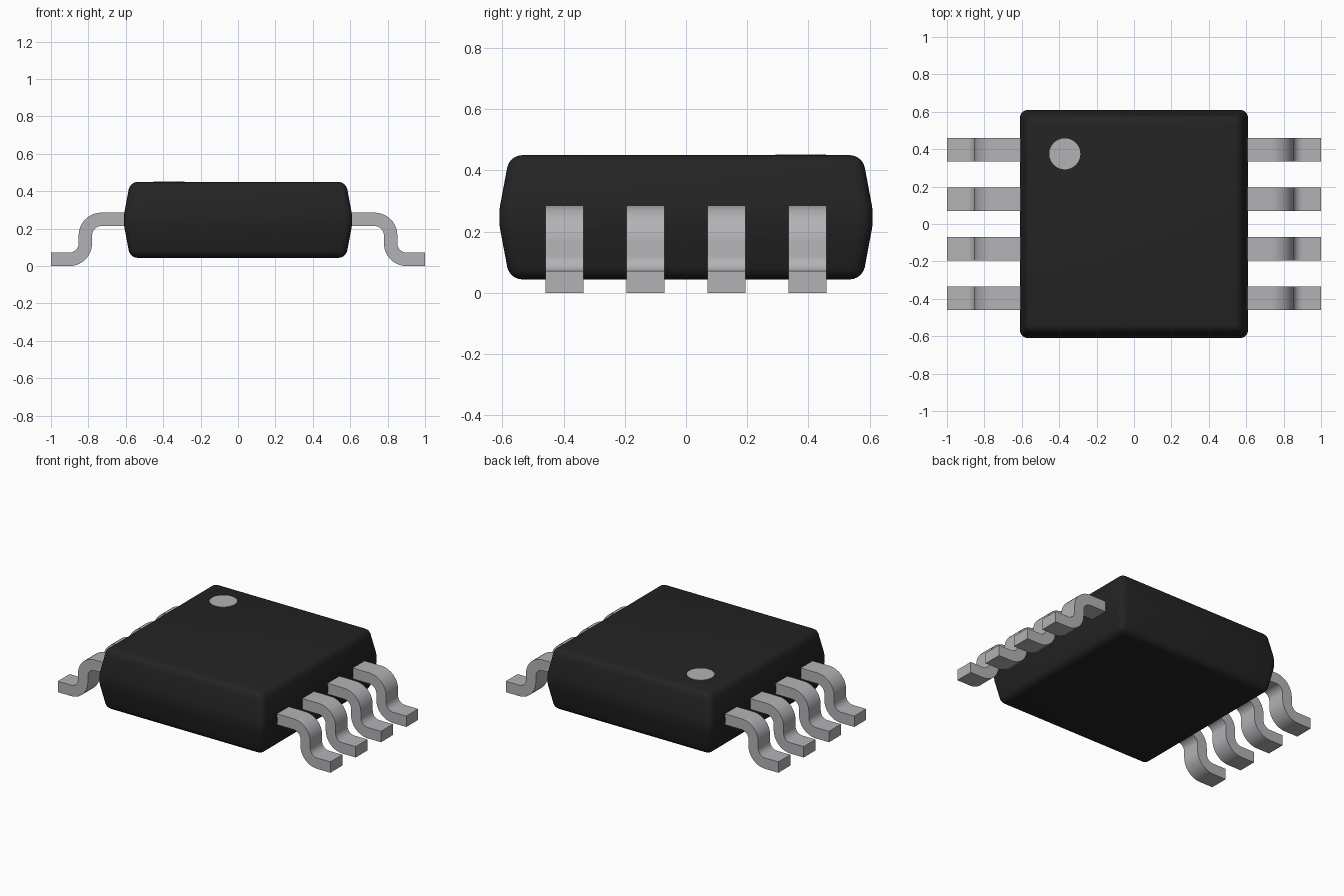
import bpy, bmesh, math

if "Cube" in bpy.data.objects:
    bpy.data.objects.remove(bpy.data.objects["Cube"])


def material(name, rgb):
    m = bpy.data.materials.new(name)
    m.diffuse_color = (*rgb, 1)
    m.use_nodes = True
    m.node_tree.nodes["Principled BSDF"].inputs["Base Color"].default_value = m.diffuse_color
    return m


BLACK = material("black plastic", (0.017, 0.017, 0.017))
METAL = material("tinned metal", (0.45, 0.45, 0.47))


def make_object(name, bm, mat, angle):
    bmesh.ops.recalc_face_normals(bm, faces=bm.faces)
    mesh = bpy.data.meshes.new(name)
    bm.to_mesh(mesh)
    bm.free()
    mesh.materials.append(mat)
    ob = bpy.data.objects.new(name, mesh)
    bpy.context.collection.objects.link(ob)
    bpy.ops.object.select_all(action='DESELECT')
    ob.select_set(True)
    bpy.context.view_layer.objects.active = ob
    bpy.ops.object.shade_smooth_by_angle(angle=math.radians(angle))
    return ob


# Package body: two tapered halves meeting at a parting line, all edges rounded
bm = bmesh.new()
rings = []
for z, h in ((0.044, 0.577), (0.247, 0.615), (0.45, 0.577)):
    rings.append([bm.verts.new((sx * h, sy * h, z))
                  for sx, sy in ((-1, -1), (1, -1), (1, 1), (-1, 1))])
for low, high in zip(rings, rings[1:]):
    for i in range(4):
        j = (i + 1) % 4
        bm.faces.new((low[i], low[j], high[j], high[i]))
bm.faces.new(rings[0][::-1])
bm.faces.new(rings[-1])
bmesh.ops.bevel(bm, geom=list(bm.edges), offset=0.04, offset_type='OFFSET',
                segments=5, profile=0.5, affect='EDGES', clamp_overlap=True)
make_object("package_body", bm, BLACK, 35)

# Pin one marker: thin disc on the top face
bm = bmesh.new()
bmesh.ops.create_cone(bm, cap_ends=True, segments=48, radius1=0.083,
                      radius2=0.083, depth=0.006)
bmesh.ops.translate(bm, verts=bm.verts, vec=(-0.37, 0.375, 0.45))
make_object("pin_one_marker", bm, METAL, 30)

# Gull-wing lead profile: shoulder arc down, then foot arc outward
R, T, N = 0.086, 0.036, 10          # bend radius, half thickness, bend steps
path = [(0.55, 0.25, 0.0)]          # x, z, downward slope angle
for i in range(N + 1):
    a = math.pi / 2 * i / N
    path.append((0.73 + R * math.sin(a), 0.25 - R + R * math.cos(a), a))
for i in range(N + 1):
    a = math.pi / 2 * (1 - i / N)
    path.append((0.73 + 2 * R - R * math.sin(a), T + R - R * math.cos(a), a))
path.append((1.0, T, 0.0))


def lead(name, side, y, width=0.125):
    bm = bmesh.new()
    sections = []
    for x, z, a in path:
        nx, nz = math.sin(a) * T, math.cos(a) * T
        sections.append([bm.verts.new((side * (x + s * nx), y + w * width / 2, z + s * nz))
                         for s, w in ((1, -1), (1, 1), (-1, 1), (-1, -1))])
    for p, q in zip(sections, sections[1:]):
        for i in range(4):
            j = (i + 1) % 4
            bm.faces.new((p[i], p[j], q[j], q[i]))
    bm.faces.new(sections[0])
    bm.faces.new(sections[-1][::-1])
    make_object(name, bm, METAL, 35)


# Four leads on each side
for side, label in ((-1, "left"), (1, "right")):
    for k in range(4):
        lead(f"{label}_lead_{k + 1}", side, (k - 1.5) * 0.265)
